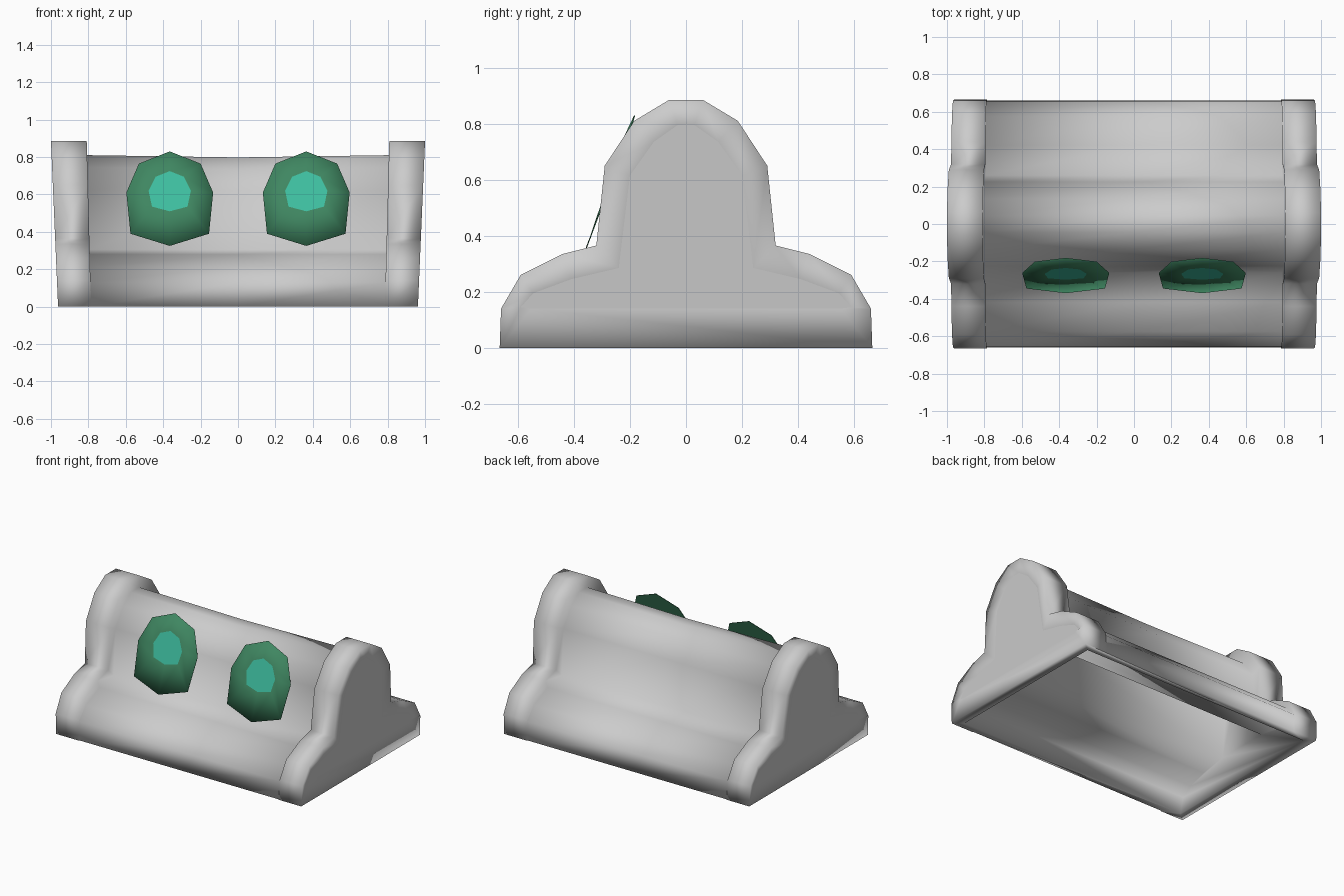
import bpy, bmesh

if "Cube" in bpy.data.objects:
    bpy.data.objects.remove(bpy.data.objects["Cube"])

# half profiles (y, z) from the base edge up to the ridge
CAP = [(.665, 0), (.66, .14), (.59, .26), (.44, .335), (.32, .365), (.29, .65), (.185, .81), (.06, .885)]
CORE = [(.66, 0), (.655, .13), (.575, .215), (.42, .28), (.26, .305), (.225, .62), (.135, .745), (.045, .81)]
PANEL = [(.55, .14), (.59, .145), (.545, .195), (.41, .245), (.24, .285), (.2, .615), (.115, .735), (.03, .795)]
CAVITY = [(.61, 0), (.585, .11), (.51, .16), (.38, .20), (.19, .23), (.155, .6), (.09, .69), (.03, .73)]


def full(half):
    return [(-y, z) for y, z in half] + [(y, z) for y, z in reversed(half)]


def ring(bm, half, side, x0, lean, drop=0.0):
    return [bm.verts.new((side * (x0 + lean * z), y, z - (drop if z > .7 else 0)))
            for y, z in full(half)]


def loft(bm, rings):
    for a, b in zip(rings, rings[1:]):
        for i in range(len(a) - 1):
            bm.faces.new((a[i], a[i + 1], b[i + 1], b[i]))


# body: lofted sections with raised end caps and shallow end panels
bm = bmesh.new()
ends = [(PANEL, .948, .045), (CAP, .962, .043), (CAP, .785, .027), (CORE, .785, .027)]
rings = [ring(bm, p, -1, x, l) for p, x, l in ends]
rings.append(ring(bm, CORE, 1, 0, 0, .012))
rings += [ring(bm, p, 1, x, l) for p, x, l in reversed(ends)]
loft(bm, rings)
for a, b in ((rings[0], rings[1]), (rings[-1], rings[-2])):
    bm.faces.new((a[0], a[-1], b[-1], b[0]))
    bm.faces.new(a)

# hollow underside following the outer shape
inner = [ring(bm, CAVITY, s, .9, .0) for s in (-1, 1)]
loft(bm, inner)
for r in inner:
    bm.faces.new(r)

# base rim joining shell and hollow
lo = [r[0] for r in rings[1:-1]]
hi = [r[-1] for r in rings[1:-1]]
bm.faces.new(lo + [inner[1][0], inner[0][0]])
bm.faces.new(hi + [inner[1][-1], inner[0][-1]])
for k, r in ((0, inner[0]), (-1, inner[1])):
    bm.faces.new((lo[k], hi[k], r[-1], r[0]))
bmesh.ops.recalc_face_normals(bm, faces=bm.faces)
panels = [rings[0], rings[-1]]
for f in bm.faces:
    f.smooth = True
for e in bm.edges:
    if any(e.verts[0] in r and e.verts[1] in r for r in panels):
        e.smooth = False
me = bpy.data.meshes.new("body")
bm.to_mesh(me)
bm.free()
bpy.context.collection.objects.link(bpy.data.objects.new("body", me))


# lenses: eight-sided leaning discs with a bright centre
def material(name, rgb):
    m = bpy.data.materials.new(name)
    m.diffuse_color = (*rgb, 1)
    m.use_nodes = True
    m.node_tree.nodes["Principled BSDF"].inputs["Base Color"].default_value = m.diffuse_color
    return m


mats = [material("lens_rim_green", (.05, .24, .12)), material("lens_centre_green", (.05, .53, .36))]
OUT = [(0, .83, -.185), (.165, .765, -.205), (.232, .61, -.265), (.21, .39, -.345), (0, .325, -.37)]
INN = [(0, .725, -.235), (.075, .695, -.243), (.113, .62, -.267), (.095, .535, -.29), (0, .51, -.298)]


def loop(bm, half, cx, back=0):
    pts = half + [(-x, z, y) for x, z, y in half[-2:0:-1]]
    return [bm.verts.new((cx + x, y + back, z)) for x, z, y in pts]


for name, cx in (("left_lens", -.365), ("right_lens", .365)):
    bm = bmesh.new()
    o, c, b = loop(bm, OUT, cx), loop(bm, INN, cx), loop(bm, OUT, cx, .004)
    for i in range(8):
        j = (i + 1) % 8
        bm.faces.new((o[j], o[i], c[i], c[j]))
        bm.faces.new((o[i], o[j], b[j], b[i]))
    bm.faces.new(b)
    bm.faces.new(c[::-1]).material_index = 1
    bmesh.ops.recalc_face_normals(bm, faces=bm.faces)
    for f in bm.faces:
        f.smooth = len(f.verts) == 4
    me = bpy.data.meshes.new(name)
    for m in mats:
        me.materials.append(m)
    bm.to_mesh(me)
    bm.free()
    bpy.context.collection.objects.link(bpy.data.objects.new(name, me))
